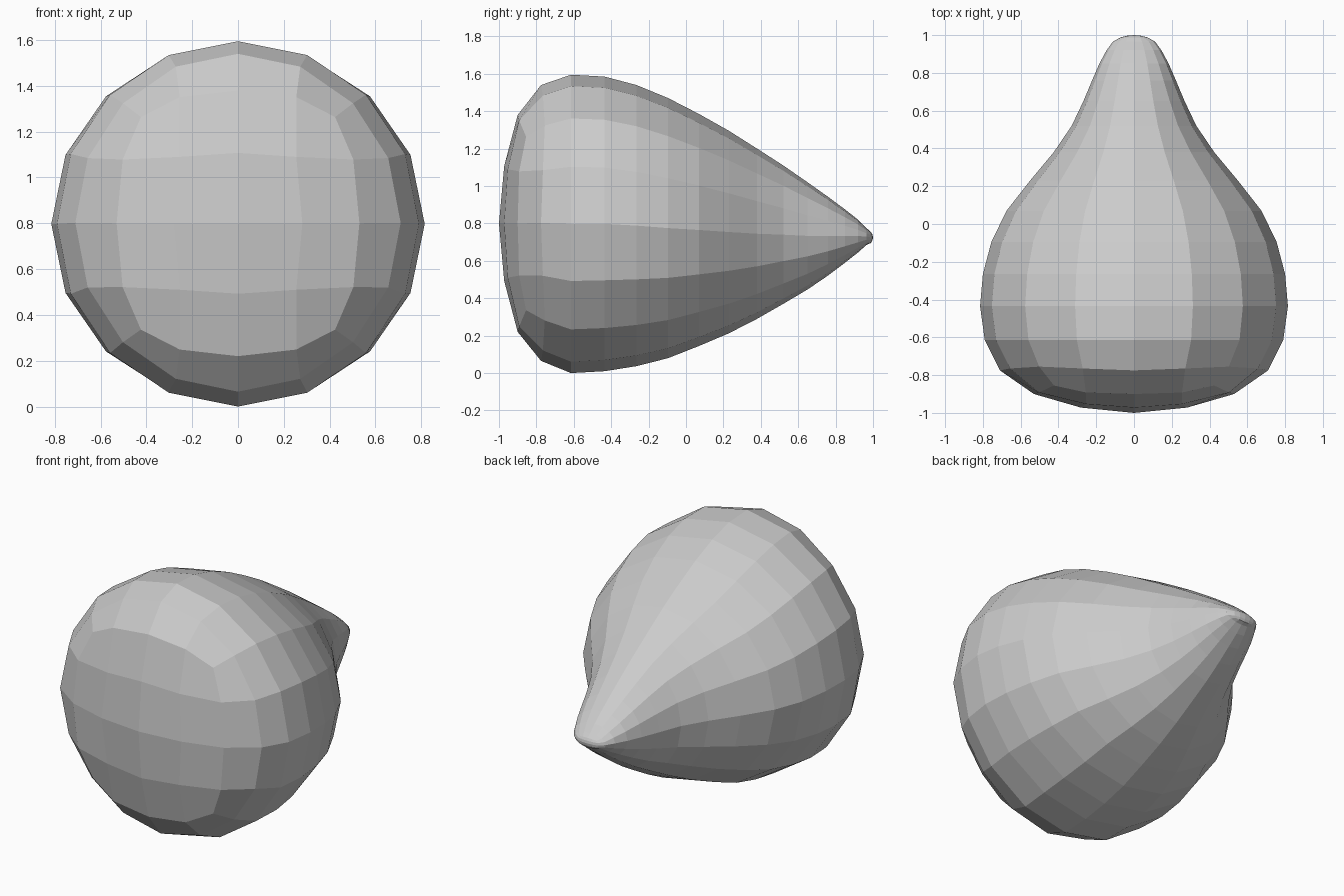
import bpy, bmesh
from math import sin, cos, pi, atan2

if "Cube" in bpy.data.objects:
    bpy.data.objects.remove(bpy.data.objects["Cube"])

# Ring sections along the length: y, half width, bottom z, top z
RINGS = [
    (-0.775, 0.71, 0.065, 1.54), (-0.615, 0.79, 0.0, 1.595),
    (-0.435, 0.815, 0.01, 1.585), (-0.265, 0.80, 0.037, 1.54),
    (-0.095, 0.755, 0.08, 1.47), (0.07, 0.675, 0.145, 1.385),
    (0.23, 0.55, 0.213, 1.295), (0.38, 0.425, 0.29, 1.20),
    (0.52, 0.33, 0.37, 1.11), (0.65, 0.268, 0.447, 1.02),
    (0.76, 0.222, 0.522, 0.942), (0.85, 0.183, 0.59, 0.875),
    (0.92, 0.145, 0.645, 0.82), (0.965, 0.112, 0.685, 0.775),
]
# Quarter of a 4 x 4 quad cap: cell -> (side, side, depth)
CAP = {(0, 0): (0, 0, 0), (1, 0): (0.53, 0, 0.28), (1, 1): (0.48, 0.5, 0.47),
       (2, 0): (1, 0, 1), (2, 1): (0.95, 0.48, 1.08), (2, 2): (0.8, 0.8, 1.45)}

bm = bmesh.new()


def cap(y, z, sx, sz, depth):
    """Rounded quad cap; returns its 16 border vertices in angular order."""
    grid = {}
    for i in range(-2, 3):
        for j in range(-2, 3):
            a, b = abs(i), abs(j)
            p, q, d = CAP[(max(a, b), min(a, b))]
            if b > a:
                p, q = q, p
            grid[i, j] = bm.verts.new((p * sx * (1 if i >= 0 else -1), y + d * depth,
                                       z + q * sz * (1 if j >= 0 else -1)))
    for i in range(-2, 2):
        for j in range(-2, 2):
            bm.faces.new([grid[i, j], grid[i + 1, j], grid[i + 1, j + 1], grid[i, j + 1]])
    edge = [k for k in grid if max(abs(k[0]), abs(k[1])) == 2]
    edge.sort(key=lambda k: atan2(k[1], k[0]) % (2 * pi))
    return [grid[k] for k in edge]


# Blunt front cap, body rings, narrow rear tip
loops = [cap(-1.0, 0.80, 0.53, 0.58, 0.10)]
for n, (y, rx, z0, z1) in enumerate(RINGS):
    loop = []
    for k in range(16):
        a = k * pi / 8
        bulge = 0.02 * sin(2 * a) ** 2 if n == 0 else 0
        loop.append(bm.verts.new((rx * cos(a), y + bulge, (z0 + z1) / 2 + (z1 - z0) / 2 * sin(a))))
    loops.append(loop)
loops.append(cap(1.0, 0.725, 0.072, 0.03, -0.012))

for lo, hi in zip(loops, loops[1:]):
    for k in range(16):
        m = (k + 1) % 16
        bm.faces.new([lo[k], lo[m], hi[m], hi[k]])
bmesh.ops.recalc_face_normals(bm, faces=bm.faces)

mesh = bpy.data.meshes.new("teardrop_body")
bm.to_mesh(mesh)
bm.free()
bpy.context.collection.objects.link(bpy.data.objects.new("teardrop_body", mesh))
